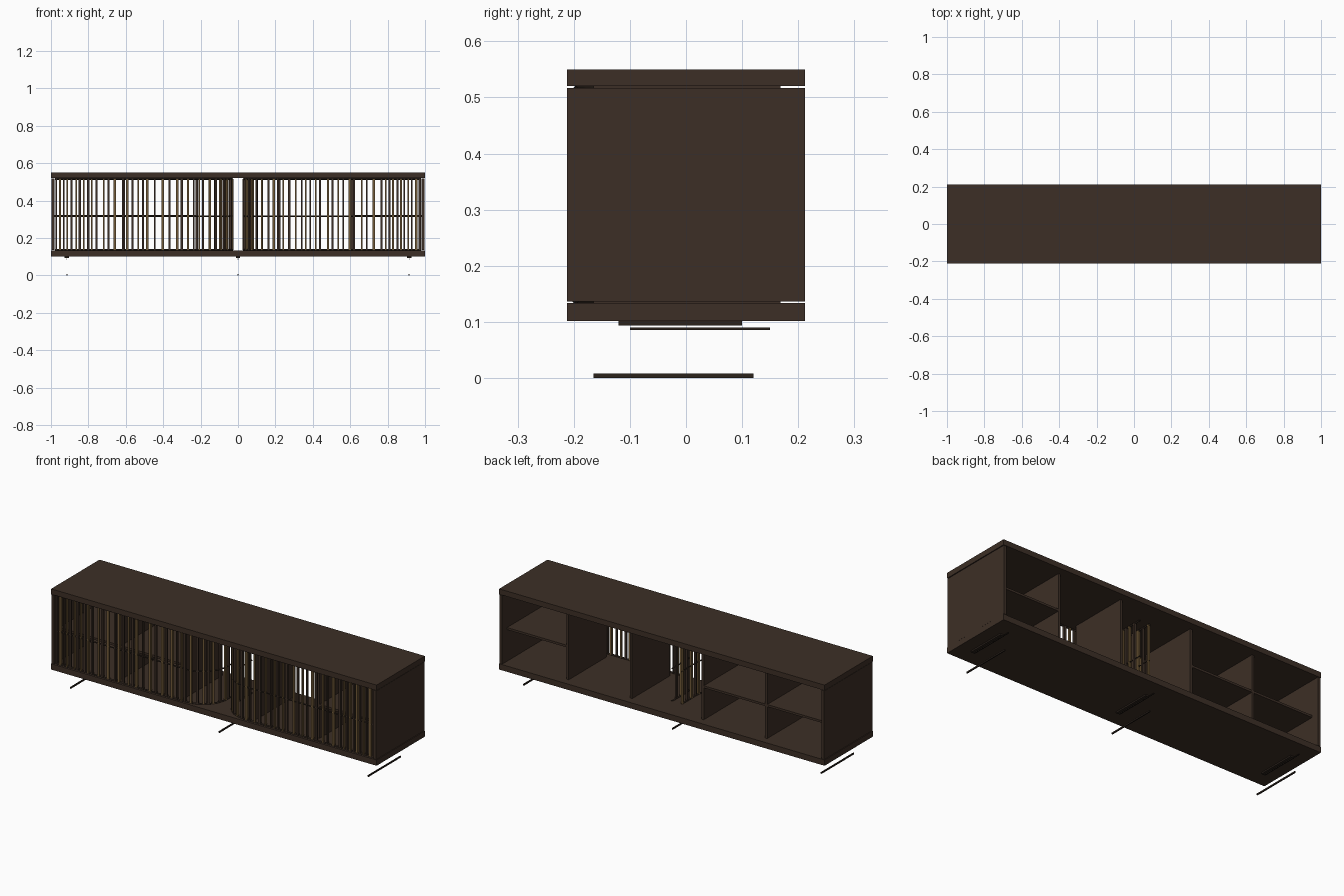
import bpy, math, random
from mathutils import Vector

if "Cube" in bpy.data.objects:
    bpy.data.objects.remove(bpy.data.objects["Cube"])

random.seed(4)


def material(name, rgb):
    m = bpy.data.materials.new(name)
    m.diffuse_color = (*rgb, 1)
    m.use_nodes = True
    m.node_tree.nodes["Principled BSDF"].inputs["Base Color"].default_value = m.diffuse_color
    return m


WOOD = material("dark walnut", (0.046, 0.028, 0.019))
DARK = material("blackened brown", (0.024, 0.016, 0.011))
TAN = material("bronze tan", (0.17, 0.105, 0.04))


def box(name, x, y, z, mat=WOOD):
    """Box from (min, max) ranges."""
    bpy.ops.mesh.primitive_cube_add(size=1, location=[(a + b) / 2 for a, b in (x, y, z)])
    o = bpy.context.object
    o.name = name
    o.scale = [b - a for a, b in (x, y, z)]
    bpy.ops.object.transform_apply(location=False, rotation=False, scale=True)
    o.data.materials.append(mat)
    return o


# Carcass: top, bottom, sides
box("top_panel", (-1, 1), (-.212, .212), (.52, .55))
box("bottom_panel", (-1, 1), (-.212, .212), (.102, .134))
for s in (-1, 1):
    box("side_panel", sorted((s * .998, s * .982)), (-.212, .212), (.136, .517))

# Upright dividers, leaving five open bays
for x in (-.61, -.22, .22, .61):
    box("divider", (x - .007, x + .007), (-.165, .168), (.134, .52))

# Shelves: three bays are split, the others stay open
for x0, x1 in ((-.982, -.61), (-.61, -.22), (.61, .982)):
    box("shelf", (x0, x1), (-.165, .168), (.311, .323))

# Sliding door path: along the front, then curling inward at the centre
FRONT, R, INNER, BACK = -.197, .15, .03, .08
ARC_X = INNER + R
L1 = .978 - ARC_X
L2 = R * math.pi / 2
L3 = BACK - (FRONT + R)
TOTAL = L1 + L2 + L3


def path(d):
    """Point and heading at distance d along the right-hand door path."""
    if d < L1:
        return Vector((.978 - d, FRONT, 0)), 0.0
    if d < L1 + L2:
        a = (d - L1) / R
        return Vector((ARC_X - R * math.sin(a), FRONT + R - R * math.cos(a), 0)), -a
    return Vector((INNER, FRONT + R + d - L1 - L2, 0)), -math.pi / 2


def rail(name, side, z, radius):
    cu = bpy.data.curves.new(name, 'CURVE')
    cu.dimensions = '3D'
    cu.bevel_depth = radius
    cu.bevel_resolution = 0
    ds = [0, L1 * .5] + [L1 + L2 * i / 10 for i in range(11)] + [TOTAL]
    sp = cu.splines.new('POLY')
    sp.points.add(len(ds) - 1)
    for p, d in zip(sp.points, ds):
        v, _ = path(d)
        p.co = (side * v.x, v.y, z, 1)
    cu.materials.append(DARK)
    o = bpy.data.objects.new(name, cu)
    bpy.context.collection.objects.link(o)


for side in (-1, 1):
    # Tracks at floor and ceiling plus a thin middle strap
    rail("lower_track", side, .136, .005)
    rail("upper_track", side, .516, .005)
    rail("middle_strap", side, .317, .004)
    # Vertical slats with uneven gaps, closest together near the ends
    d, i = .006, 0
    while d < TOTAL:
        v, h = path(d)
        w = random.choice((.008, .011, .013))
        o = box("door_slat", (-w / 2, w / 2), (-.006, .006), (.136, .516),
                TAN if i % 2 else WOOD)
        o.location.x, o.location.y = side * v.x, v.y
        o.rotation_euler.z = side * h
        d += random.uniform(.018, .026) if d < .2 else random.uniform(.02, .044)
        i += 1

# Base: mounting plates and thin runners at the ends and the middle
for x in (-.915, 0, .915):
    box("mounting_plate", (x - .012, x + .012), (-.12, .10), (.094, .102), DARK)
    box("upper_runner", (x - .002, x + .002), (-.10, .15), (.086, .090), DARK)
    box("floor_runner", (x - .003, x + .003), (-.165, .12), (0, .008), DARK)
